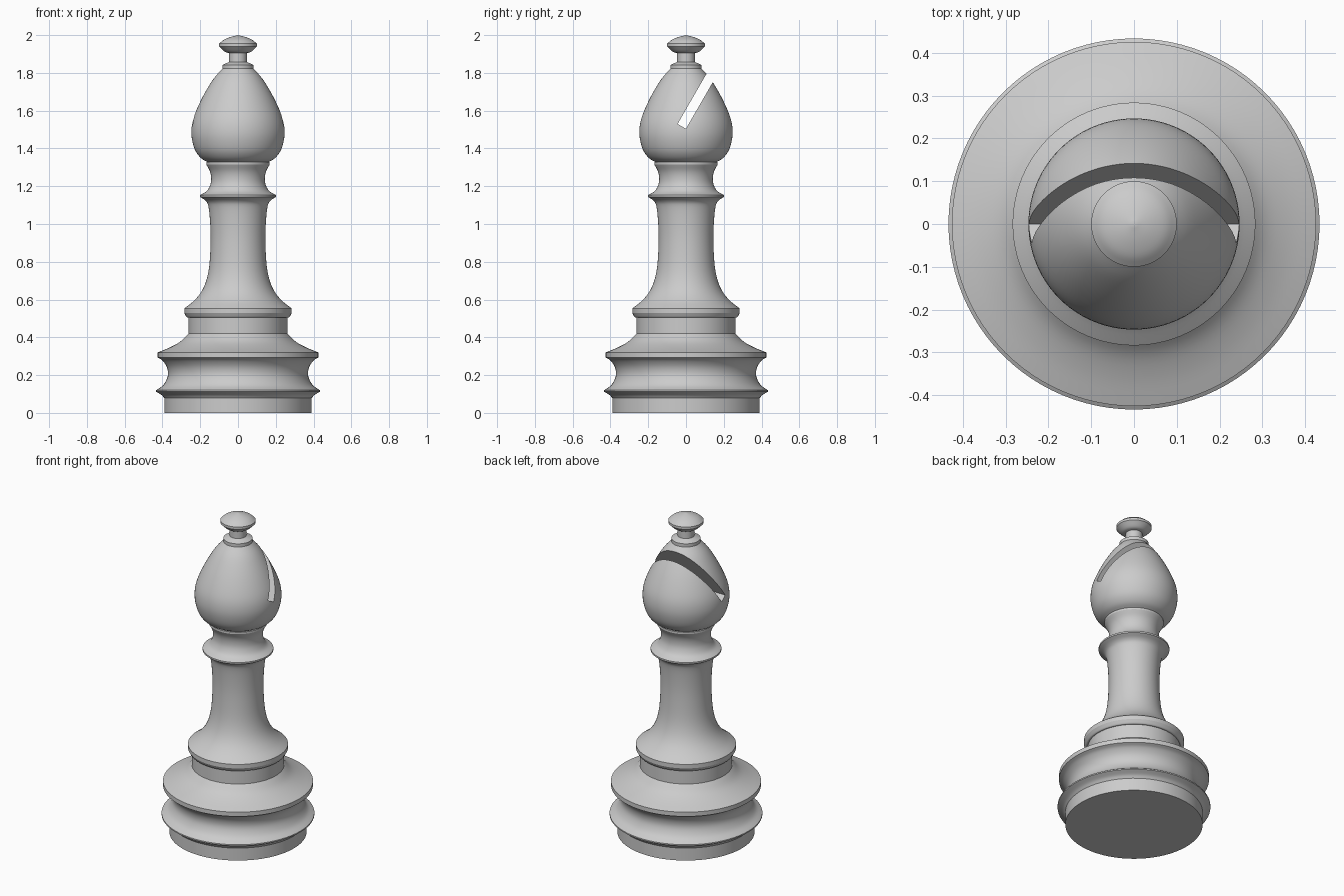
import bpy, bmesh, math
from mathutils import Vector

if "Cube" in bpy.data.objects:
    bpy.data.objects.remove(bpy.data.objects["Cube"])

SEG = 96

# One flat colour
grey = bpy.data.materials.new("plain_grey")
grey.diffuse_color = (0.6, 0.6, 0.6, 1)
grey.use_nodes = True
grey.node_tree.nodes["Principled BSDF"].inputs["Base Color"].default_value = grey.diffuse_color

# Profile as smooth runs (radius, height); corners between runs stay sharp
runs = [
    # foot
    [(0, 0), (0.39, 0)],
    [(0.39, 0), (0.39, 0.078)],
    [(0.39, 0.078), (0.405, 0.095), (0.434, 0.112)],
    [(0.434, 0.112), (0.434, 0.12)],
    # hollow between the two base rings
    [(0.434, 0.12), (0.395, 0.148), (0.372, 0.195), (0.376, 0.24), (0.4, 0.277), (0.426, 0.293)],
    [(0.426, 0.293), (0.426, 0.32)],
    [(0.426, 0.32), (0.36, 0.347), (0.305, 0.378), (0.262, 0.42)],
    [(0.262, 0.42), (0.262, 0.505)],
    # flange
    [(0.262, 0.505), (0.272, 0.507), (0.284, 0.528)],
    [(0.284, 0.528), (0.284, 0.553)],
    # shaft
    [(0.284, 0.553), (0.235, 0.592), (0.195, 0.64), (0.168, 0.7), (0.152, 0.78),
     (0.145, 0.9), (0.147, 1.0), (0.156, 1.09), (0.17, 1.122), (0.201, 1.143)],
    [(0.201, 1.143), (0.201, 1.153)],
    # neck
    [(0.201, 1.153), (0.165, 1.175), (0.146, 1.21), (0.142, 1.245), (0.149, 1.28), (0.168, 1.315)],
    [(0.168, 1.315), (0.168, 1.327)],
    # head
    [(0.16, 1.327), (0.195, 1.348), (0.224, 1.385), (0.241, 1.435), (0.247, 1.487),
     (0.24, 1.545), (0.217, 1.61), (0.178, 1.69), (0.13, 1.768), (0.083, 1.822)],
    # collar and stem
    [(0.083, 1.826), (0.083, 1.842)],
    [(0.083, 1.842), (0.047, 1.858)],
    [(0.047, 1.858), (0.047, 1.905)],
    # knob
    [(0.047, 1.905), (0.07, 1.912), (0.1, 1.94)],
    [(0.1, 1.94), (0.1, 1.955)],
    [(0.1, 1.955), (0.075, 1.975), (0.04, 1.99), (0, 2.0)],
]


def smooth(run, n=4):
    """Catmull-Rom curve through a run of points."""
    if len(run) == 2:
        return [Vector(p) for p in run]
    v = [Vector(p) for p in run]
    v = [2 * v[0] - v[1]] + v + [2 * v[-1] - v[-2]]
    out = []
    for a, b, c, d in zip(v, v[1:], v[2:], v[3:]):
        for i in range(n):
            t = i / n
            out.append(0.5 * (2 * b + (c - a) * t + (2 * a - 5 * b + 4 * c - d) * t ** 2
                              + (3 * b - a - 3 * c + d) * t ** 3))
    return out + [v[-2]]


def lathe(name, pts):
    bm = bmesh.new()
    rings = []
    for r, z in pts:
        if r < 1e-5:
            rings.append([bm.verts.new((0, 0, z))] * SEG)
        else:
            rings.append([bm.verts.new((r * math.cos(a), r * math.sin(a), z))
                          for a in (math.tau * i / SEG for i in range(SEG))])
    for lo, hi in zip(rings, rings[1:]):
        for i in range(SEG):
            j = (i + 1) % SEG
            bm.faces.new(list(dict.fromkeys((lo[i], lo[j], hi[j], hi[i]))))
    bmesh.ops.recalc_face_normals(bm, faces=bm.faces)
    mesh = bpy.data.meshes.new(name)
    bm.to_mesh(mesh)
    bm.free()
    ob = bpy.data.objects.new(name, mesh)
    bpy.context.collection.objects.link(ob)
    ob.data.materials.append(grey)
    return ob


# Turned body
points = []
for run in runs:
    for p in smooth(run):
        if not points or (p - points[-1]).length > 1e-4:
            points.append(p)
body = lathe("turned_body", points)

# Slanted slot through the back of the head
angle = math.radians(60)
depth = 0.5
along = Vector((0, math.cos(angle), math.sin(angle)))
bpy.ops.mesh.primitive_cube_add(size=1, location=Vector((0, -0.0225, 1.517)) + along * depth / 2,
                                rotation=(angle, 0, 0))
cutter = bpy.context.object
cutter.name = "slot_cutter"
cutter.scale = (1, depth, 0.051)
cutter.data.materials.append(grey)
cut = body.modifiers.new("slot", 'BOOLEAN')
cut.operation = 'DIFFERENCE'
cut.solver = 'EXACT'
cut.object = cutter
bpy.ops.object.select_all(action='DESELECT')
body.select_set(True)
bpy.context.view_layer.objects.active = body
bpy.ops.object.modifier_apply(modifier=cut.name)
bpy.data.objects.remove(cutter)

bpy.ops.object.shade_smooth_by_angle(angle=math.radians(28))
